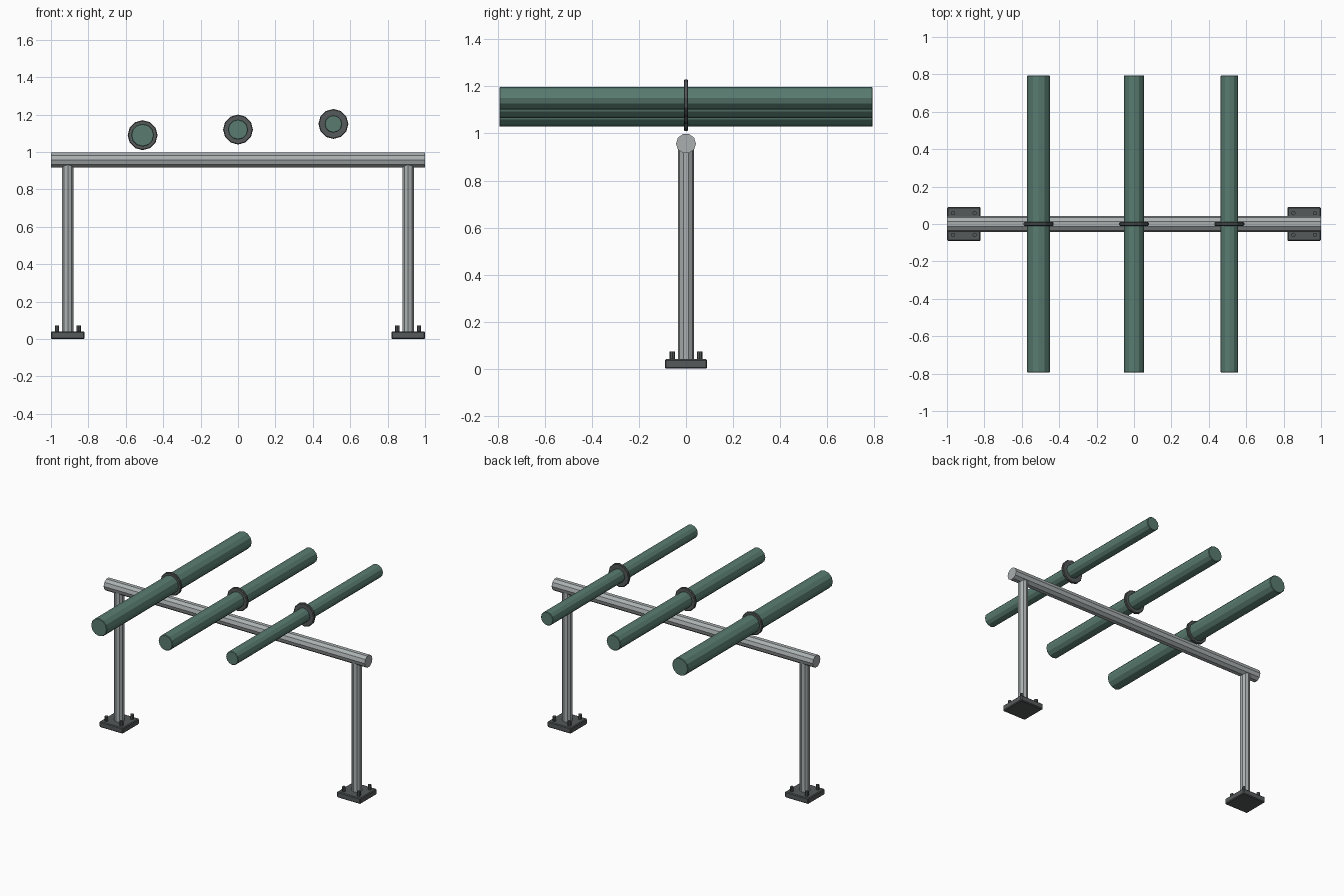
import bpy
import math

if "Cube" in bpy.data.objects:
    bpy.data.objects.remove(bpy.data.objects["Cube"])


def material(name, color):
    m = bpy.data.materials.new(name)
    m.diffuse_color = color
    m.use_nodes = True
    m.node_tree.nodes["Principled BSDF"].inputs["Base Color"].default_value = m.diffuse_color
    return m


GREEN = material("green_paint", (0.10, 0.20, 0.16, 1))
DARK = material("dark_steel", (0.09, 0.10, 0.10, 1))
STEEL = material("galvanised_steel", (0.40, 0.43, 0.43, 1))


def finish(name, mat, bevel=0.0):
    ob = bpy.context.object
    ob.name = name
    ob.data.materials.append(mat)
    if bevel:
        bpy.ops.object.transform_apply(location=False, rotation=True, scale=True)
        mod = ob.modifiers.new("Bevel", 'BEVEL')
        mod.width = bevel
        mod.segments = 1
        mod.limit_method = 'ANGLE'
        mod.angle_limit = math.radians(50)
    return ob


def rod(name, loc, radius, length, axis, sides, mat, bevel=0.0):
    rot = {'X': (0, math.pi / 2, 0), 'Y': (math.pi / 2, 0, 0), 'Z': (0, 0, 0)}[axis]
    bpy.ops.mesh.primitive_cylinder_add(vertices=sides, radius=radius, depth=length,
                                        location=loc, rotation=rot)
    return finish(name, mat, bevel)


# Cross beam
rod("cross_beam", (0, 0, 0.957), 0.0425, 2.0, 'X', 10, STEEL)

# Posts with bolted base plates
for side, sx in (("left", -1), ("right", 1)):
    x = sx * 0.91
    rod(f"{side}_post", (x, 0, 0.49), 0.033, 0.92, 'Z', 10, STEEL)
    bpy.ops.mesh.primitive_cube_add(size=1, location=(x, 0, 0.02))
    bpy.context.object.scale = (0.18, 0.18, 0.04)
    finish(f"{side}_base_plate", DARK, 0.005)
    n = 0
    for bx in (-0.058, 0.058):
        for by in (-0.058, 0.058):
            n += 1
            rod(f"{side}_anchor_bolt_{n}", (x + bx, by, 0.05), 0.0115, 0.045, 'Z', 8, DARK)

# Three pipes of decreasing size, each with a collar
for i, (x, z, r) in enumerate(((-0.51, 1.09, 0.061),
                               (0.0, 1.12, 0.054),
                               (0.51, 1.15, 0.047)), 1):
    rod(f"pipe_{i}", (x, 0, z), r, 1.588, 'Y', 12, GREEN, 0.003)
    rod(f"pipe_collar_{i}", (x, 0, z), 0.08, 0.019, 'Y', 12, DARK, 0.004)
